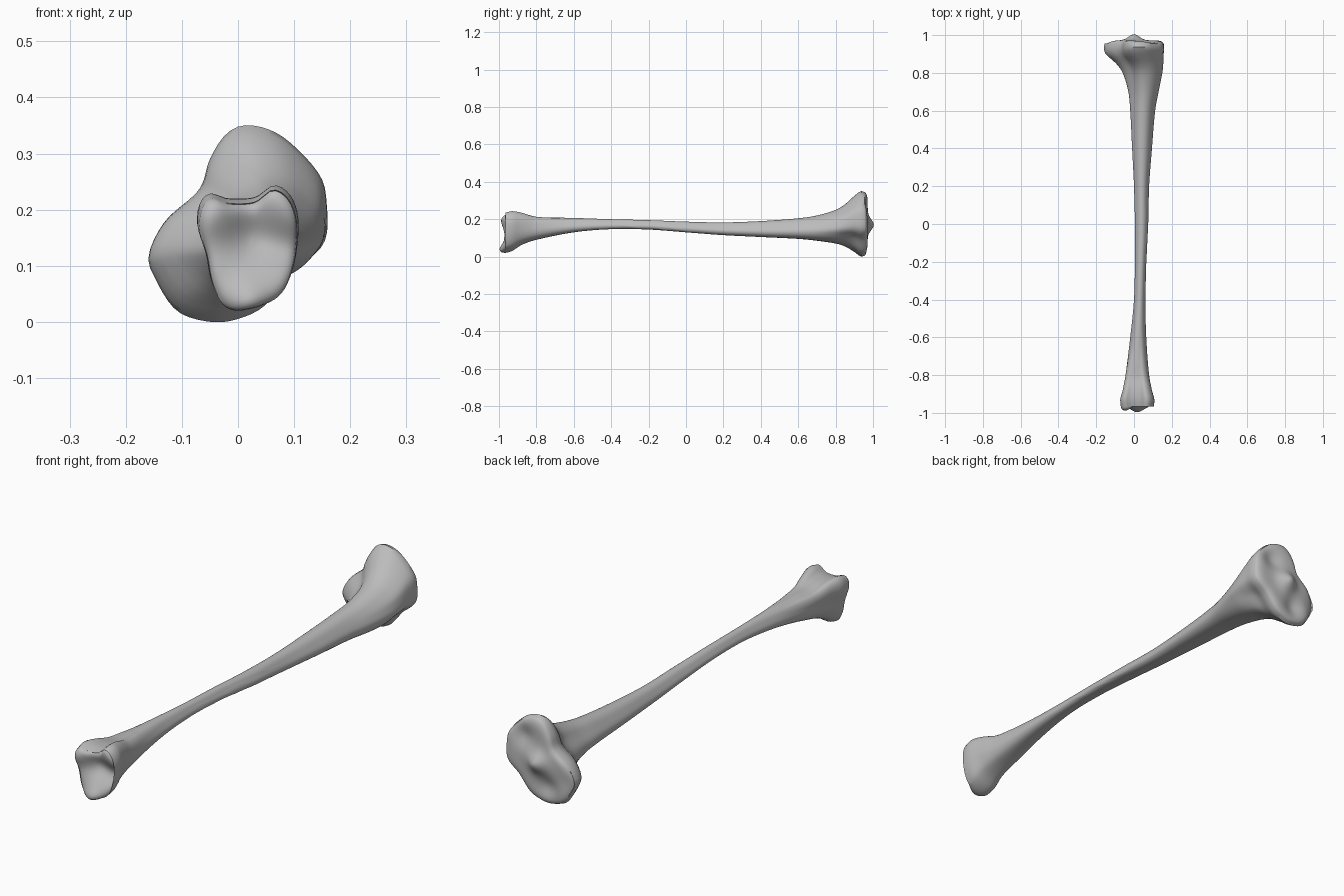
import bpy, bmesh, math
from mathutils import Vector, noise

N = 72        # points around each cross-section
RINGS = 110   # cross-sections along the shaft

cube = bpy.data.objects.get("Cube")
if cube:
    bpy.data.objects.remove(cube, do_unlink=True)

# End outlines (x, z), clockwise from the top
KNEE = [(.02, .35), (.08, .33), (.145, .265), (.16, .21), (.155, .14), (.10, .09),
        (.05, .03), (0, .005), (-.05, 0), (-.11, .02), (-.15, .08), (-.16, .12),
        (-.13, .18), (-.07, .235), (-.05, .29), (-.02, .335)]
ANKLE = [(.03, .22), (.065, .243), (.095, .225), (.11, .18), (.105, .11), (.085, .055),
         (.05, .03), (0, .018), (-.03, .03), (-.05, .07), (-.06, .12), (-.075, .17),
         (-.07, .21), (-.05, .228), (-.02, .218)]
SHAFT = [(math.sin(a) * (1 + .1 * math.cos(3 * a)), math.cos(a) * (1 + .1 * math.cos(3 * a)))
         for a in (math.tau * i / 24 for i in range(24))]

# Stations: y, left x, right x, low z, high z, blend (minus = ankle, plus = knee)
STATIONS = [
    (-.965, -.07, .105, .02, .235, -1), (-.93, -.073, .108, .03, .243, -1),
    (-.88, -.06, .095, .062, .235, -.9), (-.8, -.045, .08, .09, .213, -.6),
    (-.6, -.02, .065, .13, .207, -.1), (-.4, 0, .06, .147, .2, 0),
    (-.2, .005, .065, .145, .195, 0), (0, .005, .075, .13, .187, 0),
    (.2, 0, .08, .115, .183, 0), (.4, -.01, .095, .105, .19, 0),
    (.6, -.02, .112, .095, .205, .1), (.7, -.03, .13, .085, .22, .25),
    (.8, -.06, .15, .07, .25, .55), (.85, -.095, .155, .055, .28, .8),
    (.9, -.15, .157, .025, .325, 1), (.935, -.16, .16, 0, .35, 1),
    (.955, -.155, .157, .005, .345, 1)]

# End relief: x, z, radius, outward height
KNEE_BUMPS = [(0, .17, .04, .032), (.07, .26, .045, -.018), (-.04, .07, .045, -.018),
              (-.15, .11, .05, -.012)]
ANKLE_BUMPS = [(.02, .03, .04, .025), (-.05, .19, .04, .016), (.1, .13, .045, -.03),
               (.03, .15, .05, -.035), (.03, .22, .03, -.01)]


def catmull(a, b, c, d, t):
    return .5 * (2 * b + (c - a) * t + (2 * a - 5 * b + 4 * c - d) * t * t
                 + (3 * b - a - 3 * c + d) * t ** 3)


def fit(points):
    """Scale points so that their bounds run from -1 to 1."""
    lo = [min(p[k] for p in points) for k in (0, 1)]
    hi = [max(p[k] for p in points) for k in (0, 1)]
    return [Vector([2 * (p[k] - lo[k]) / (hi[k] - lo[k]) - 1 for k in (0, 1)]) for p in points]


def profile(points):
    """Smooth a closed outline and resample it at equal angles."""
    pts, m = fit(points), len(points)
    dense = [catmull(*(pts[(i + k - 1) % m] for k in range(4)), t / 12)
             for i in range(m) for t in range(12)]
    polar = sorted((math.atan2(p.x, p.y) % math.tau, p.length) for p in dense)
    first, last = polar[0], polar[-1]
    polar = [(last[0] - math.tau, last[1])] + polar + [(first[0] + math.tau, first[1])]
    result = []
    for i in range(N):
        a = math.tau * i / N
        (a0, r0), (a1, r1) = next(q for q in zip(polar, polar[1:]) if q[1][0] >= a)
        r = r0 + (r1 - r0) * (a - a0) / max(a1 - a0, 1e-6)
        result.append(Vector((r * math.sin(a), r * math.cos(a))))
    return result


def station(y):
    """Interpolate the station table with smooth slopes."""
    i = max(k for k in range(len(STATIONS) - 1) if STATIONS[k][0] <= y)
    p, q = STATIONS[i], STATIONS[i + 1]
    before, after = STATIONS[max(i - 1, 0)], STATIONS[min(i + 2, len(STATIONS) - 1)]
    h = q[0] - p[0]
    t = (y - p[0]) / h
    row = []
    for k in range(1, 6):
        m0 = (q[k] - before[k]) / (q[0] - before[0]) * h
        m1 = (after[k] - p[k]) / (after[0] - p[0]) * h
        row.append((2 * t ** 3 - 3 * t * t + 1) * p[k] + (t ** 3 - 2 * t * t + t) * m0
                   + (3 * t * t - 2 * t ** 3) * q[k] + (t ** 3 - t * t) * m1)
    return row


knee, ankle, shaft = profile(KNEE), profile(ANKLE), profile(SHAFT)


def section(y):
    x0, x1, z0, z1, blend = station(y)
    end = knee if blend > 0 else ankle
    w = min(abs(blend), 1)
    ring = fit([s.lerp(e, w) for s, e in zip(shaft, end)])
    out = []
    for p in ring:
        # Worn, flaky streaks on the middle of the shaft
        wear = max(0, 1 - abs(y + .15) / .45) * max(0, p.x)
        flake = noise.noise(Vector((p.x * 3, y * 9, p.y * 3 + y * 14)))
        p = p * (1 + .07 * wear * (flake if flake > 0 else 0))
        out.append(Vector((x0 + (x1 - x0) * (p.x + 1) / 2, y, z0 + (z1 - z0) * (p.y + 1) / 2)))
    return out


def cap(rim, base, side, bumps):
    """Rings closing one end, with a rounded rim and joint hollows."""
    centre = sum(rim, Vector()) / N
    rings = []
    for s in (.985, .95, .9, .82, .73, .64, .55, .46, .37, .28, .19, .1, .03):
        ring = []
        for p in rim:
            q = centre.lerp(p, s)
            relief = sum(h * math.exp(-((q.x - x) ** 2 + (q.z - z) ** 2) / r ** 2)
                         for x, z, r, h in bumps)
            q.y = side * (base + relief - .015 * s ** 12)
            ring.append(q)
        rings.append(ring)
    return rings


# Bone: cross-sections skinned from the ankle end to the knee end
start, stop = STATIONS[0][0], STATIONS[-1][0]
body = [section(start + (stop - start) * i / RINGS) for i in range(RINGS)]
body.append(section(stop - 1e-5))
rings = (cap(body[0], .975, -1, ANKLE_BUMPS)[::-1] + body
         + cap(body[-1], .972, 1, KNEE_BUMPS))

bm = bmesh.new()
loops = [[bm.verts.new(p) for p in ring] for ring in rings]
for a, b in zip(loops, loops[1:]):
    for i in range(N):
        j = (i + 1) % N
        bm.faces.new((a[i], a[j], b[j], b[i]))
bm.faces.new(loops[0])
bm.faces.new(loops[-1])
bmesh.ops.recalc_face_normals(bm, faces=bm.faces)
mesh = bpy.data.meshes.new("shin_bone")
bm.to_mesh(mesh)
bm.free()
bone = bpy.data.objects.new("shin_bone", mesh)
bpy.context.collection.objects.link(bone)

# Plain grey bone colour
grey = bpy.data.materials.new("bone_grey")
grey.use_nodes = True
grey.diffuse_color = (.5, .5, .5, 1)
grey.node_tree.nodes["Principled BSDF"].inputs["Base Color"].default_value = (.5, .5, .5, 1)
mesh.materials.append(grey)

bpy.context.view_layer.objects.active = bone
bone.select_set(True)
bpy.ops.object.shade_smooth_by_angle(angle=math.radians(40))
